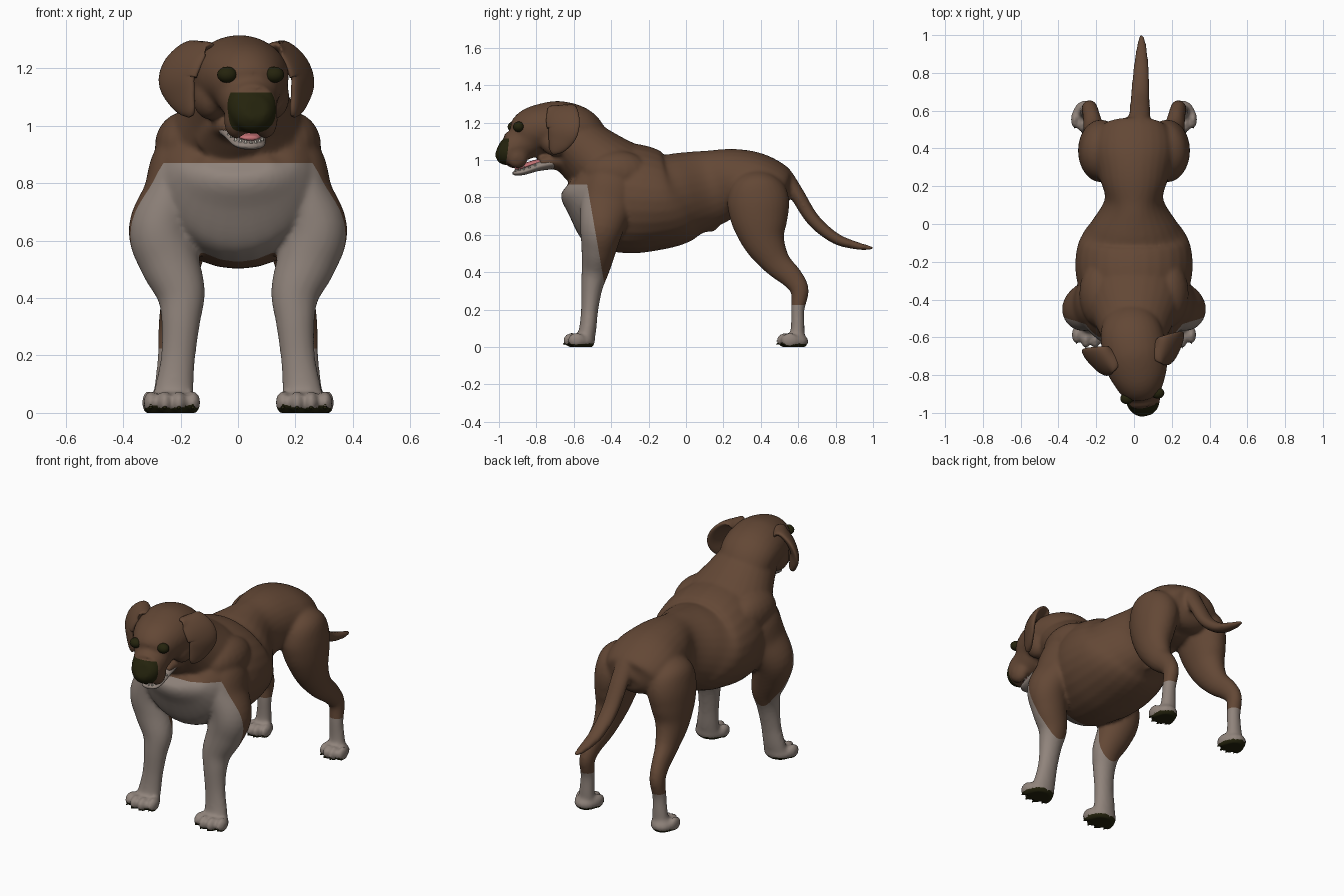
import bpy, bmesh, math
from mathutils import Vector, Matrix
from mathutils.bvhtree import BVHTree

cube = bpy.data.objects.get("Cube")
if cube:
    bpy.data.objects.remove(cube)


def material(name, rgb):
    m = bpy.data.materials.new(name)
    m.use_nodes = True
    m.diffuse_color = (*rgb, 1)
    m.node_tree.nodes["Principled BSDF"].inputs["Base Color"].default_value = (*rgb, 1)
    return m


BROWN = material("brown fur", (0.125, 0.064, 0.036))
PALE = material("pale fur", (0.28, 0.23, 0.2))
DARK = material("dark skin", (0.018, 0.017, 0.004))
PINK = material("pink tongue", (0.55, 0.17, 0.18))
TEETH = material("ivory teeth", (0.6, 0.57, 0.5))

# The head is turned slightly to its left about the neck
PIVOT = Vector((0, -0.66, 0))
HEAD = Matrix.Translation(PIVOT) @ Matrix.Rotation(math.radians(10), 4, 'Z') @ Matrix.Translation(-PIVOT)
X = Vector((1, 0, 0))


def catmull(a, b, c, d, t):
    return 0.5 * (2 * b + (c - a) * t + (2 * a - 5 * b + 4 * c - d) * t * t + (3 * b - a - 3 * c + d) * t ** 3)


def loft(bm, rows, side=X, matrix=Matrix(), n=28, steps=5):
    """Smooth tube through rows of (x, y, z, half width, half depth)."""
    rows = [Vector(r) for r in rows]
    pts = []
    for i in range(len(rows) - 1):
        quad = (rows[max(i - 1, 0)], rows[i], rows[i + 1], rows[min(i + 2, len(rows) - 1)])
        pts += [catmull(*quad, k / steps) for k in range(steps)]
    pts.append(rows[-1])
    rings = []
    for i, p in enumerate(pts):
        nxt, prv = pts[min(i + 1, len(pts) - 1)], pts[max(i - 1, 0)]
        t = Vector((nxt - prv)[:3]).normalized()
        u = (side - t * side.dot(t)).normalized()
        v = t.cross(u)
        c = Vector(p[:3])
        rings.append([bm.verts.new(matrix @ (c + u * p[3] * math.cos(a) + v * p[4] * math.sin(a)))
                      for a in (math.tau * k / n for k in range(n))])
    faces = [bm.faces.new((r[k], r[(k + 1) % n], q[(k + 1) % n], q[k]))
             for r, q in zip(rings, rings[1:]) for k in range(n)]
    faces += [bm.faces.new(rings[0][::-1]), bm.faces.new(rings[-1])]
    bmesh.ops.recalc_face_normals(bm, faces=faces)


def ball(bm, centre, radii, matrix=Matrix()):
    m = matrix @ Matrix.Translation(centre) @ Matrix.Diagonal((*radii, 1))
    bmesh.ops.create_uvsphere(bm, u_segments=20, v_segments=12, radius=1, matrix=m)


def cone(bm, centre, radius, height, matrix=Matrix(), turn=0):
    m = matrix @ Matrix.Translation(centre) @ Matrix.Rotation(turn, 4, 'X')
    bmesh.ops.create_cone(bm, cap_ends=True, segments=8, radius1=radius, radius2=radius * 0.15,
                          depth=height, matrix=m)


def finish(name, bm, *mats):
    me = bpy.data.meshes.new(name)
    bm.to_mesh(me)
    bm.free()
    for m in mats:
        me.materials.append(m)
    for p in me.polygons:
        p.use_smooth = True
    ob = bpy.data.objects.new(name, me)
    bpy.context.scene.collection.objects.link(ob)
    return ob


# Trunk, neck and belly tuft
bm = bmesh.new()
trunk = [(-.63, .87, .12, .05), (-.60, .85, .20, .12), (-.52, .83, .27, .24), (-.42, .81, .275, .29),
         (-.25, .79, .31, .29), (-.10, .785, .295, .255), (0, .815, .23, .23), (.13, .85, .155, .205),
         (.25, .88, .185, .18), (.37, .87, .215, .17), (.46, .85, .205, .145), (.52, .82, .16, .11),
         (.555, .81, .07, .05)]
loft(bm, [(0, y, z, a, b) for y, z, a, b in trunk])
loft(bm, [(0, -.14, .83, .20, .16), (0, -.28, .875, .24, .19), (0, -.42, .95, .25, .19),
          (0, -.55, 1.06, .19, .16), (0, -.66, 1.15, .15, .13)])
loft(bm, [(0, .02, .67, .03, .03), (0, .08, .645, .03, .025), (0, .14, .635, .022, .02), (0, .17, .65, .01, .01)])

# Skull, muzzle and throat
skull = [(-.42, 1.02, .11, .07), (-.50, 1.09, .14, .105), (-.58, 1.155, .165, .13), (-.68, 1.17, .17, .145),
         (-.77, 1.165, .16, .135), (-.83, 1.14, .135, .13), (-.87, 1.10, .108, .105), (-.91, 1.075, .095, .09),
         (-.96, 1.055, .086, .085), (-.987, 1.058, .072, .072), (-1.008, 1.066, .045, .043)]
loft(bm, [(0, y, z, a, b) for y, z, a, b in skull], matrix=HEAD)
loft(bm, [(0, -.57, .97, .14, .11), (0, -.66, 1.0, .11, .07), (0, -.73, .995, .085, .045),
          (0, -.79, .985, .07, .03)], matrix=HEAD)

# Tail
loft(bm, [(.02, .42, .96, .06, .05), (.025, .51, .93, .06, .045), (.03, .585, .83, .055, .04),
          (.033, .68, .68, .05, .036), (.037, .80, .58, .043, .03), (.04, .92, .54, .03, .02),
          (.04, .985, .53, .016, .012), (.04, 1.005, .53, .006, .005)])

# Lips, cheeks, brows, shoulders, legs and paws, mirrored
claws = bmesh.new()
for s in (1, -1):
    ball(bm, (s * .052, -.915, 1.02), (.042, .06, .066), HEAD)
    ball(bm, (s * .11, -.72, 1.10), (.06, .08, .08), HEAD)
    ball(bm, (s * .07, -.80, 1.225), (.05, .05, .035), HEAD)
    ball(bm, (s * .18, -.37, .93), (.11, .18, .12))
    front = [(.17, -.37, .95, .08, .11), (.205, -.40, .86, .10, .14), (.23, -.425, .76, .1, .14),
             (.268, -.45, .64, .113, .118), (.24, -.465, .53, .105, .095), (.2, -.483, .42, .086, .076),
             (.199, -.503, .32, .068, .058), (.208, -.515, .2, .06, .046), (.22, -.525, .1, .066, .046),
             (.228, -.54, .03, .075, .05)]
    hind = [(.12, .36, .93, .05, .07), (.15, .37, .86, .118, .14), (.172, .385, .78, .122, .166),
            (.188, .395, .67, .108, .15), (.2, .42, .56, .085, .112), (.21, .485, .45, .06, .077),
            (.225, .567, .37, .046, .06), (.235, .608, .30, .042, .049), (.24, .597, .2, .04, .036),
            (.245, .597, .1, .045, .037), (.25, .59, .03, .055, .045)]
    for leg in (front, hind):
        loft(bm, [(s * r[0], *r[1:]) for r in leg])
    for px, py, gap in ((.23, -.61, .049), (.255, .53, .039)):
        ball(bm, (s * px, py + .055, .03), (gap * 1.75, .07, .045))
        for i in (-1.5, -.5, .5, 1.5):
            tx, ty = s * px + i * gap, py + .012 * (i * i - .25)
            ball(bm, (tx, ty, .036), (gap * .53, .048, .04))
            cone(claws, (tx, ty - .042, .017), .008, .012, turn=math.radians(105))
finish("claws", claws, DARK)

# Fuse the coat into one skin
body = finish("body", bm, BROWN, PALE, DARK)
remesh = body.modifiers.new("fuse", 'REMESH')
remesh.mode = 'VOXEL'
remesh.voxel_size = 0.0105
soften = body.modifiers.new("soften", 'SMOOTH')
soften.factor, soften.iterations = 0.5, 7
skin = bpy.data.meshes.new_from_object(body.evaluated_get(bpy.context.evaluated_depsgraph_get()))
body.modifiers.clear()
body.data = skin
skin.materials.clear()
for m in (BROWN, PALE, DARK):
    skin.materials.append(m)

# Cut clean colour borders, flatten the soles and colour the coat
bm = bmesh.new()
bm.from_mesh(skin)
bib_co, bib_no = Vector((0, -.43, .3)), Vector((0, -1, -.173))
nose_co, nose_no = Vector((.055, -.956, 1.05)), Vector((.04, -1, .12))
up = Vector((0, 0, 1))
for co, no in ((Vector((0, 0, .87)), up), (Vector((0, 0, .3)), up), (Vector((0, 0, .225)), up),
               (Vector((0, 0, 1.115)), up), (bib_co, bib_no), (nose_co, nose_no)):
    bmesh.ops.bisect_plane(bm, geom=bm.verts[:] + bm.edges[:] + bm.faces[:], plane_co=co, plane_no=no, dist=1e-5)
for v in bm.verts:
    v.co.z = max(v.co.z, 0)
bm.normal_update()
for f in bm.faces:
    c = f.calc_center_median()
    f.smooth = True
    bib = c.z < .87 and (c - bib_co).dot(bib_no) > 0
    nose = .9 < c.z < 1.115 and (c - nose_co).dot(nose_no) > 0
    if nose or c.z < .03 and f.normal.z < -.45:
        f.material_index = 2
    elif c.y < 0 and (c.z < .3 or bib) or c.y > 0 and c.z < .225:
        f.material_index = 1
    else:
        f.material_index = 0
bm.to_mesh(skin)
surface = BVHTree.FromBMesh(bm)
bm.free()

# Drooping ears, flared at the back edge, and eyes set on the face
for s, side in ((1, "left"), (-1, "right")):
    bm = bmesh.new()
    ear = [(.095, -.695, 1.26, .04, .014), (.14, -.695, 1.272, .075, .022), (.19, -.695, 1.228, .092, .024),
           (.22, -.695, 1.165, .092, .022), (.207, -.715, 1.1, .068, .02), (.188, -.735, 1.052, .036, .016),
           (.18, -.74, 1.032, .012, .008)]
    loft(bm, [(s * r[0], *r[1:]) for r in ear], side=Vector((s * .55, .83, 0)), matrix=HEAD)
    finish(side + "_ear", bm, BROWN)
    bm = bmesh.new()
    ray = HEAD.to_3x3() @ Vector((0, 1, 0))
    hit = surface.ray_cast(HEAD @ Vector((s * .083, -1.2, 1.177)), ray)[0]
    ball(bm, hit, (.035, .03, .028))
    finish(side + "_eye", bm, DARK)

# Lower jaw, tongue and teeth
bm = bmesh.new()
loft(bm, [(0, -.72, .985, .08, .035), (0, -.80, .965, .072, .026), (0, -.87, .94, .06, .02),
          (0, -.91, .93, .046, .014), (0, -.928, .93, .02, .008)], matrix=HEAD)
finish("lower_jaw", bm, PALE)
bm = bmesh.new()
loft(bm, [(0, -.74, 1.0, .04, .015), (0, -.82, .983, .046, .014), (0, -.88, .964, .042, .012),
          (0, -.91, .957, .028, .009), (0, -.918, .956, .012, .004)], matrix=HEAD)
finish("tongue", bm, PINK)
bm = bmesh.new()
for k in range(-5, 6):
    a = k * math.radians(17)
    y = -.81 - .108 * math.cos(a)
    cone(bm, (.06 * math.sin(a), y, .946 + (y + .91) * .3), .007, .032 if abs(k) == 3 else .012, HEAD)
finish("teeth", bm, TEETH)
